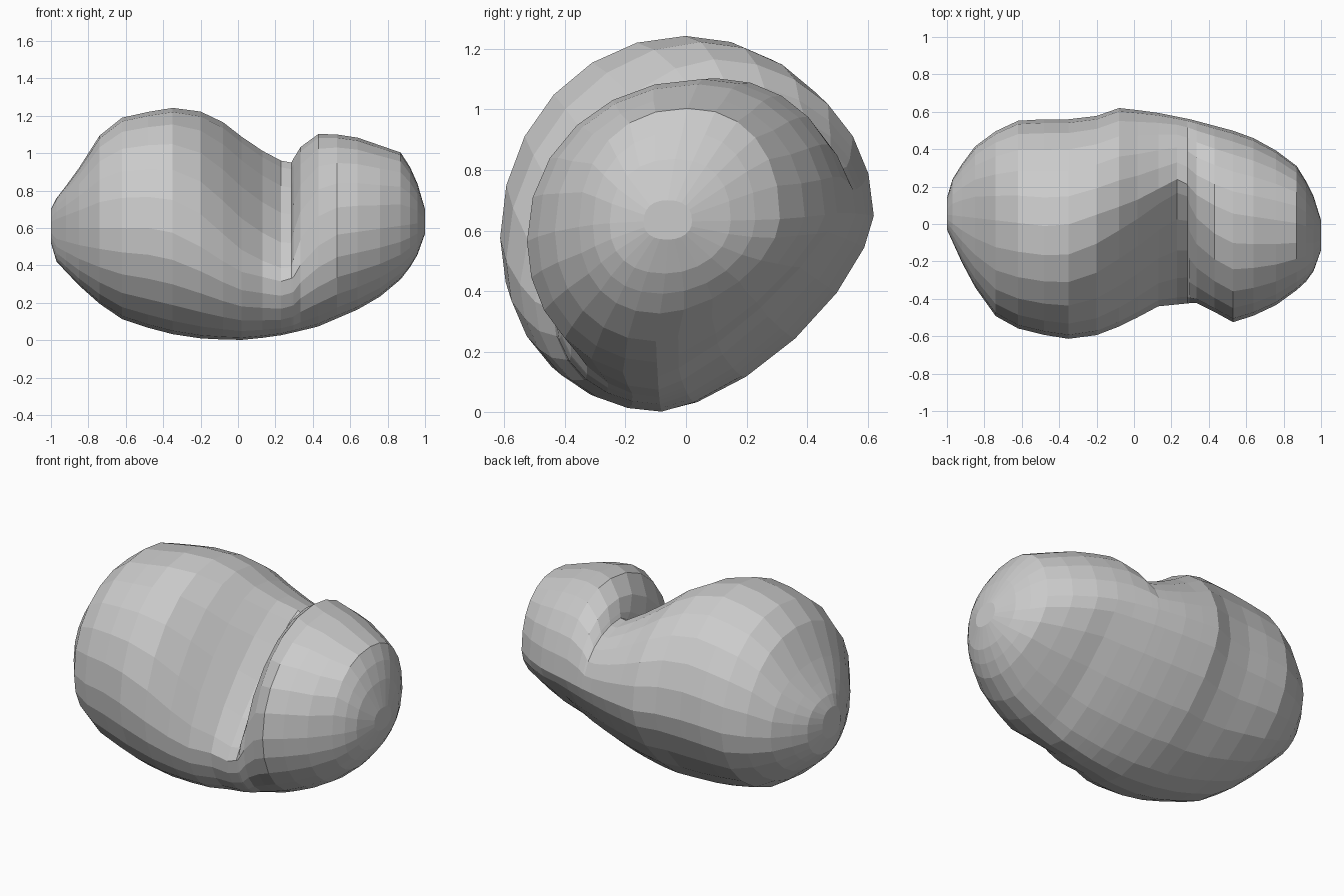
import bpy, bmesh, math

if "Cube" in bpy.data.objects:
    bpy.data.objects.remove(bpy.data.objects["Cube"])

# Outline curves along x, read as (x, value)
TOP = [(-1, .7), (-.97, .76), (-.87, .89), (-.73, 1.11), (-.62, 1.19), (-.37, 1.245), (-.18, 1.22),
       (-.07, 1.16), (.08, 1.04), (.24, .955), (.285, .95), (.33, 1.03), (.44, 1.11), (.62, 1.09),
       (.88, 1.0), (.95, .87), (1, .7)]
BOTTOM = [(-1, .52), (-.97, .42), (-.8, .24), (-.64, .12), (-.4, .04), (-.2, .01), (0, 0), (.2, .02),
          (.42, .07), (.7, .19), (.85, .3), (.95, .43), (1, .57)]
BACK = [(-1, .14), (-.97, .24), (-.87, .4), (-.68, .54), (-.58, .56), (-.25, .56), (-.08, .62),
        (.1, .6), (.3, .56), (.6, .48), (.75, .4), (.87, .31), (.95, .18), (1, .02)]
FRONT = [(-1, -.03), (-.9, -.25), (-.78, -.46), (-.68, -.54), (-.55, -.58), (-.36, -.615), (-.17, -.59),
         (-.02, -.52), (.13, -.44), (.33, -.42), (.43, -.47), (.53, -.525), (.7, -.47), (.83, -.39),
         (.95, -.28), (1, -.14)]
# Where the outline touches each side, and how full the corners are
FRONT_Z = [(-1, .6), (-.4, .6), (-.2, .5), (0, .37), (.25, .31), (.3, .34), (.36, .45), (.5, .56), (1, .63)]
TOP_Y = [(-1, .05), (-.4, -.02), (0, .12), (.25, .25), (.34, .15), (.5, .06), (.9, 0), (1, -.06)]
BOTTOM_Y = [(-1, .05), (-.8, -.05), (0, -.08), (.8, -.1), (1, -.06)]
BACK_Z = [(-1, .6), (-.5, .64), (0, .65), (.5, .66), (1, .63)]
NOTCH = [(-1, 2.3), (-.7, 2.1), (-.25, 2), (-.1, 1.7), (.1, 1.35), (.285, 1.17), (.3, 1.5), (.34, 1.8),
         (.44, 2.05), (.8, 2.15), (1, 2.3)]
UNDER = [(-1, 2.2), (-.5, 1.75), (-.2, 1.55), (0, 1.45), (.2, 1.38), (.55, 1.25), (.8, 1.45), (1, 2.1)]
ROUND = [(-1, 2.4), (-.7, 2.05), (.7, 2.05), (1, 2.4)]

STATIONS = [-1, -.97, -.92, -.85, -.74, -.62, -.48, -.35, -.2, -.08, .02, .13, .23,
            .285, .297, .335, .43, .53, .64, .76, .87, .92, .96, 1]
STEPS = 6


def at(curve, x):
    for (x0, v0), (x1, v1) in zip(curve, curve[1:]):
        if x <= x1:
            return v0 + (v1 - v0) * (x - x0) / (x1 - x0)
    return curve[-1][1]


def corner(start, end, centre, power):
    """Rounded quarter from start to end around centre, end point left out."""
    pts = []
    for i in range(STEPS):
        t = math.pi / 2 * i / STEPS
        a, b = math.cos(t) ** (2 / power), math.sin(t) ** (2 / power)
        pts.append(tuple(c + a * (s - c) + b * (e - c) for s, e, c in zip(start, end, centre)))
    return pts


def section(x):
    right = (at(BACK, x), at(BACK_Z, x))
    top = (at(TOP_Y, x), at(TOP, x))
    left = (at(FRONT, x), at(FRONT_Z, x))
    low = (at(BOTTOM_Y, x), at(BOTTOM, x))
    full = at(ROUND, x)
    yz = corner(right, top, (top[0], right[1]), full)
    yz += corner(top, left, (top[0], left[1]), at(NOTCH, x))
    yz += corner(left, low, (low[0], left[1]), full)
    yz += corner(low, right, (low[0], right[1]), at(UNDER, x))
    return [(x, y, z) for y, z in yz]


# Two-lobed bean body, lofted along x
bm = bmesh.new()
rings = [[bm.verts.new(p) for p in section(x)] for x in STATIONS]
n = STEPS * 4
for a, b in zip(rings, rings[1:]):
    for i in range(n):
        j = (i + 1) % n
        bm.faces.new((a[i], a[j], b[j], b[i]))
bm.faces.new(rings[0])
bm.faces.new(rings[-1])
bmesh.ops.recalc_face_normals(bm, faces=bm.faces)
mesh = bpy.data.meshes.new("bean_body")
bm.to_mesh(mesh)
bm.free()
bpy.context.collection.objects.link(bpy.data.objects.new("bean_body", mesh))
